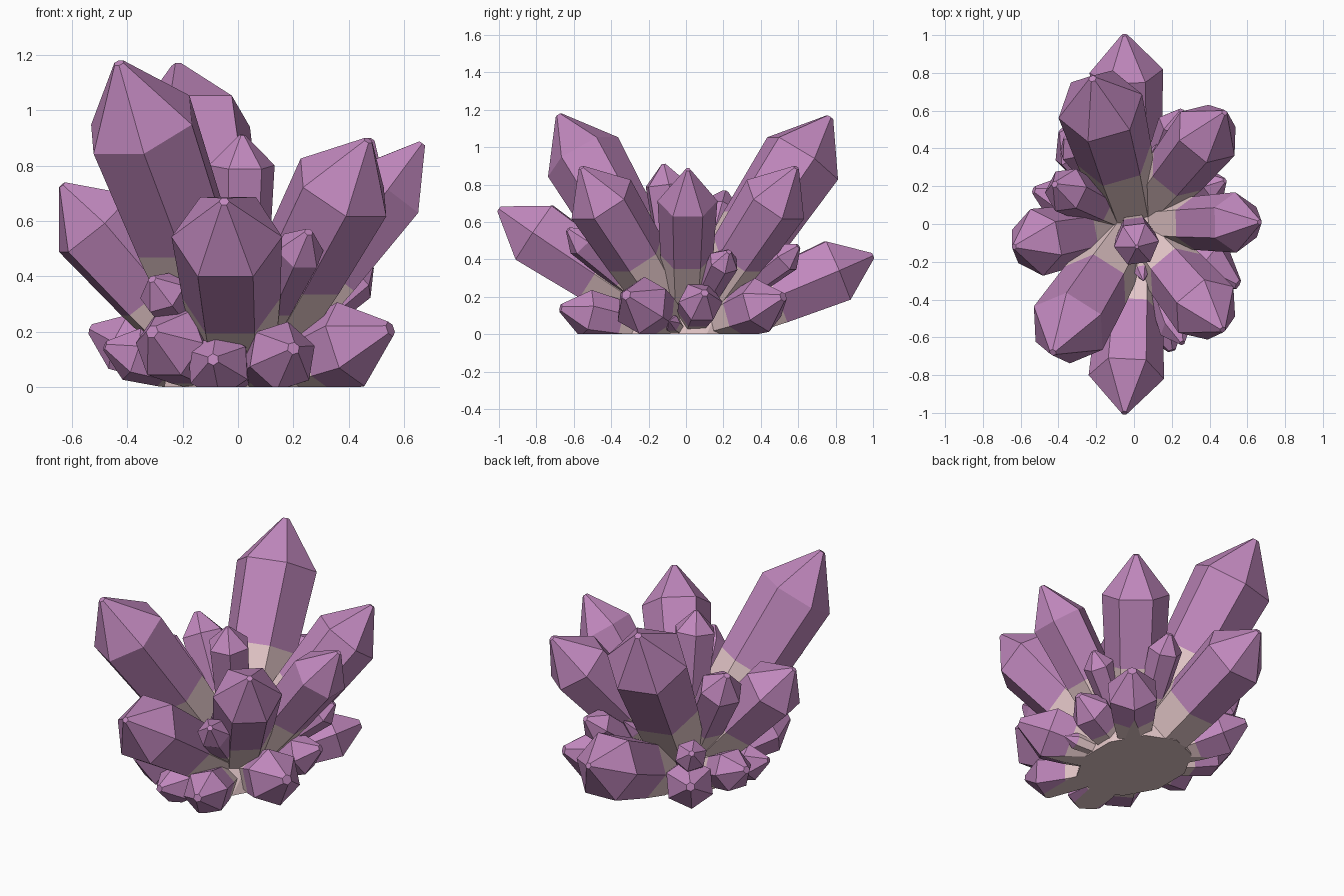
import bpy, bmesh, math
from mathutils import Vector

if "Cube" in bpy.data.objects:
    bpy.data.objects.remove(bpy.data.objects["Cube"])


def material(name, rgb):
    m = bpy.data.materials.new(name)
    m.diffuse_color = (*rgb, 1)
    m.use_nodes = True
    m.node_tree.nodes["Principled BSDF"].inputs["Base Color"].default_value = m.diffuse_color
    return m


PURPLE = material("crystal purple", (0.53, 0.245, 0.51))
BEIGE = material("pale rock beige", (0.80, 0.59, 0.60))


def finish(bm, name, mats):
    # cut flat on the ground and close the cut
    geom = bm.verts[:] + bm.edges[:] + bm.faces[:]
    cut = bmesh.ops.bisect_plane(bm, geom=geom, plane_co=(0, 0, 0),
                                 plane_no=(0, 0, 1), clear_inner=True)
    edges = [e for e in cut["geom_cut"] if isinstance(e, bmesh.types.BMEdge)]
    if edges:
        fill = bmesh.ops.contextual_create(bm, geom=edges)
        for f in fill["faces"]:
            f.material_index = len(mats) - 1
    bmesh.ops.recalc_face_normals(bm, faces=bm.faces[:])
    me = bpy.data.meshes.new(name)
    bm.to_mesh(me)
    bm.free()
    for m in mats:
        me.materials.append(m)
    ob = bpy.data.objects.new(name, me)
    bpy.context.collection.objects.link(ob)
    return ob


def crystal(name, tip, r, shoulder=0.81, pale=0.48, root=0.62, start=0.0, turn=0.0, blunt=0.09):
    """Six-sided prism from the cluster centre to tip, pale at its root."""
    tip = Vector(tip)
    d = tip.normalized()
    side = Vector((0, 0, 1)).cross(d).normalized()
    up = d.cross(side)
    bm = bmesh.new()
    # (position along the axis, radius)
    mid = root + (1 - root) * (pale - start) / (shoulder - start)
    stations = [(start, r * root), (pale, r * (mid + 0.04)), (shoulder, r), (1.0, r * blunt)]
    rings = []
    for t, rad in stations:
        ring = []
        for i in range(6):
            a = i * math.pi / 3 + turn
            ring.append(bm.verts.new(tip * t + (side * math.cos(a) + up * math.sin(a)) * rad))
        rings.append(ring)
    for k in range(3):
        for i in range(6):
            j = (i + 1) % 6
            f = bm.faces.new((rings[k][i], rings[k][j], rings[k + 1][j], rings[k + 1][i]))
            f.material_index = 1 if k == 0 else 0
    bm.faces.new(rings[0][::-1]).material_index = 1
    bm.faces.new(rings[-1])
    return finish(bm, name, [PURPLE, BEIGE])


# large crystals
LARGE = {
    "tall_front_left": ((-0.43, -0.68, 1.17), 0.215),
    "tall_back": ((-0.22, 0.77, 1.16), 0.23),
    "low_front": ((-0.05, -1.0, 0.67), 0.2),
    "low_back": ((-0.05, 1.0, 0.42), 0.195),
    "right": ((0.665, 0.01, 0.88), 0.16),
    "front_right": ((0.47, -0.56, 0.89), 0.19),
    "back_right": ((0.48, 0.59, 0.89), 0.185),
    "left": ((-0.635, -0.12, 0.73), 0.18),
}
for n, (tip, r) in LARGE.items():
    crystal("crystal_" + n, tip, r)

# medium crystals
crystal("crystal_centre", (0.015, -0.12, 0.91), 0.12, 0.88, 0.5)
crystal("crystal_back_left", (-0.42, 0.21, 0.76), 0.125, 0.86, 0.5, blunt=0.15)

# small crystals around the base: tip, radius, shoulder
SMALL = [
    ((0.255, -0.63, 0.56), 0.09, 0.88),
    ((0.20, -0.67, 0.14), 0.13, 0.80),
    ((-0.09, -0.62, 0.10), 0.12, 0.80),
    ((-0.31, -0.53, 0.20), 0.14, 0.80),
    ((-0.31, -0.47, 0.39), 0.09, 0.88),
    ((0.55, -0.32, 0.21), 0.16, 0.74),
    ((0.48, 0.10, 0.22), 0.12, 0.78),
    ((0.48, 0.23, 0.44), 0.085, 0.88),
    ((0.45, 0.52, 0.20), 0.15, 0.78),
    ((0.25, 0.60, 0.47), 0.095, 0.88),
    ((-0.36, 0.46, 0.37), 0.09, 0.88),
    ((-0.38, 0.50, 0.19), 0.14, 0.80),
    ((-0.53, 0.18, 0.21), 0.12, 0.78),
    ((-0.48, -0.10, 0.15), 0.10, 0.80),
]
for i, (tip, r, s) in enumerate(SMALL):
    crystal(f"small_crystal_{i + 1}", tip, r, s, 0.55, 0.45, 0.1, 0.3 * (i % 3), 0.18)

# little pale shards between the crystals
for i, (tip, r) in enumerate([((0.42, -0.09, 0.07), 0.045), ((0.05, -0.30, 0.48), 0.04),
                              ((0.12, 0.42, 0.42), 0.05), ((-0.24, -0.27, 0.45), 0.07)]):
    crystal(f"pale_shard_{i + 1}", tip, r, 0.85, 0.84, 0.7, 0.2)

# faceted rock core holding the roots
bm = bmesh.new()
bmesh.ops.create_icosphere(bm, subdivisions=2, radius=1)
for v in bm.verts:
    v.co = Vector((v.co.x * 0.28, v.co.y * 0.36, v.co.z * 0.30))
finish(bm, "rock_core", [BEIGE])
